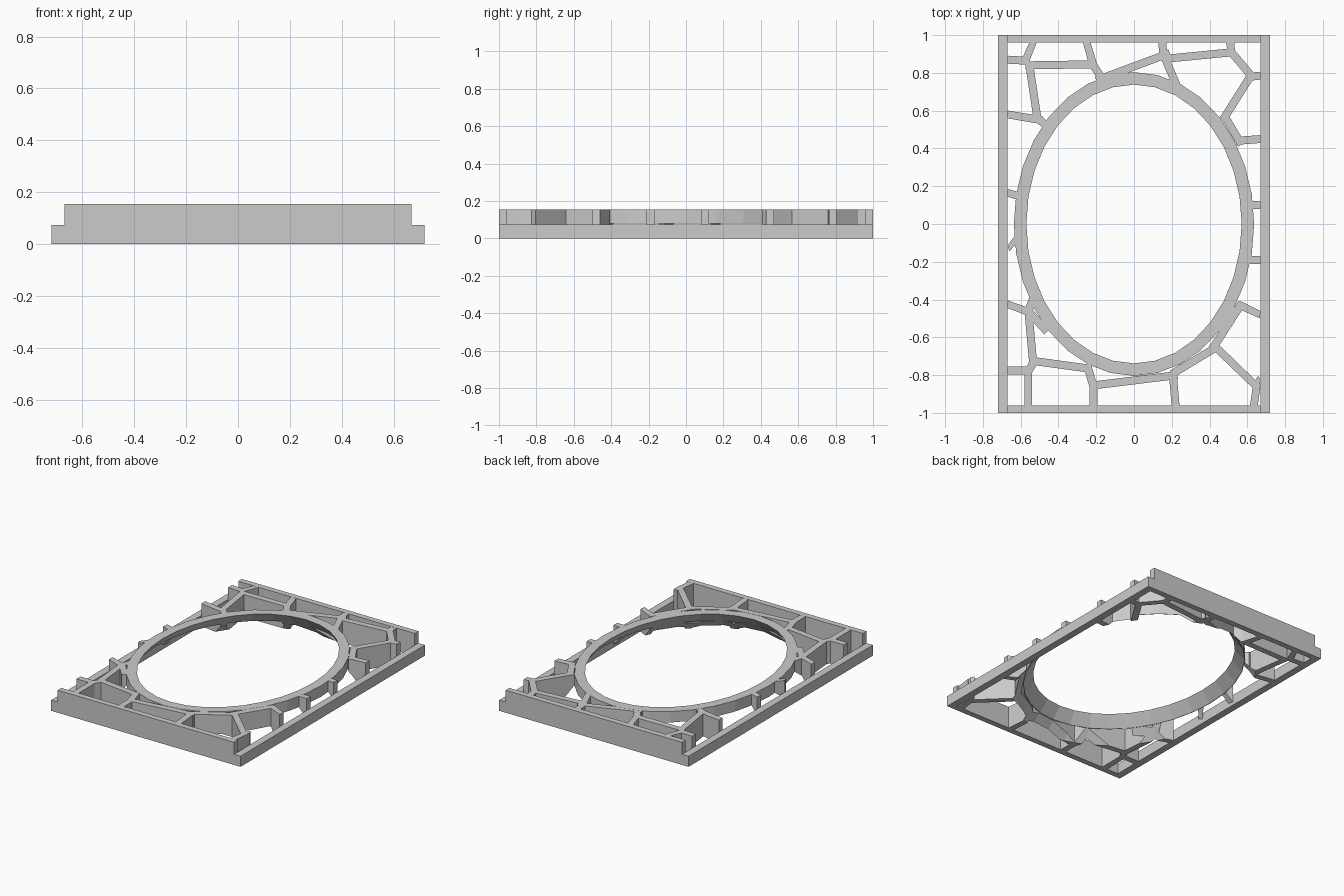
import bpy, bmesh, math
from mathutils import Vector

cube = bpy.data.objects.get("Cube")
if cube:
    bpy.data.objects.remove(cube, do_unlink=True)

TOP, RAIL_TOP, RING_BOTTOM = 0.155, 0.073, 0.08
INNER_X, INNER_Y, WALL = 0.57, 0.738, 0.066
RAIL_IN, RAIL_OUT, END_IN = 0.67, 0.72, 0.96
SEGMENTS = 32

grey = bpy.data.materials.new("light_grey")
grey.use_nodes = True
colour = (0.6, 0.6, 0.6, 1)
grey.diffuse_color = colour
grey.node_tree.nodes["Principled BSDF"].inputs["Base Color"].default_value = colour


def add_object(name, bm):
    bmesh.ops.recalc_face_normals(bm, faces=bm.faces)
    mesh = bpy.data.meshes.new(name)
    bm.to_mesh(mesh)
    bm.free()
    mesh.materials.append(grey)
    obj = bpy.data.objects.new(name, mesh)
    bpy.context.scene.collection.objects.link(obj)
    return obj


def prism(name, outline, z0, z1):
    """Upright solid from a flat outline."""
    bm = bmesh.new()
    face = bm.faces.new([bm.verts.new((x, y, z0)) for x, y in outline])
    top = bmesh.ops.extrude_face_region(bm, geom=[face])["geom"]
    moved = [v for v in top if isinstance(v, bmesh.types.BMVert)]
    bmesh.ops.translate(bm, verts=moved, vec=(0, 0, z1 - z0))
    return add_object(name, bm)


def box(name, x0, x1, y0, y1, z0, z1):
    return prism(name, [(x0, y0), (x1, y0), (x1, y1), (x0, y1)], z0, z1)


def oval(bm, grow, z):
    step = math.tau / SEGMENTS
    return [bm.verts.new(((INNER_X + grow) * math.cos(i * step),
                          (INNER_Y + grow) * math.sin(i * step), z))
            for i in range(SEGMENTS)]


def bridge(bm, a, b):
    for i in range(SEGMENTS):
        j = (i + 1) % SEGMENTS
        bm.faces.new((a[i], a[j], b[j], b[i]))


# Outer frame: low side rails, tall end walls
for side, sign in (("left", 1), ("right", -1)):
    x0, x1 = sorted((sign * RAIL_IN, sign * RAIL_OUT))
    box(side + "_rail", x0, x1, -1, 1, 0, RAIL_TOP)
for end, sign in (("back", 1), ("front", -1)):
    y0, y1 = sorted((sign * END_IN, sign))
    box(end + "_wall", -RAIL_IN, RAIL_IN, y0, y1, 0, TOP)

# Oval ring, its inner face flaring outward to a thin lower edge
bm = bmesh.new()
loops = [oval(bm, 0, TOP), oval(bm, WALL, TOP),
         oval(bm, WALL, RING_BOTTOM), oval(bm, WALL - 0.003, RING_BOTTOM)]
for k in range(4):
    bridge(bm, loops[k], loops[(k + 1) % 4])
add_object("oval_ring", bm)

# Flared cutter that trims the ribs flush with the ring's inner face
slope = WALL / (TOP - RING_BOTTOM)
bm = bmesh.new()
low_z, high_z = -0.02, TOP + 0.02
low = oval(bm, slope * (TOP - low_z), low_z)
high = oval(bm, slope * (TOP - high_z), high_z)
bridge(bm, low, high)
bm.faces.new(low)
bm.faces.new(high)
cutter = add_object("flared_cutter", bm)
cutter.hide_render = True

# Rib network: centre lines in plan
paths = [
    [(-.535, .97), (-.575, .865), (-.675, .87)],
    [(-.575, .84), (-.23, .845)],
    [(-.25, .97), (-.215, .84), (-.15, .74)],
    [(-.555, .85), (-.51, .55)],
    [(-.675, .58), (-.5, .552), (-.43, .49)],
    [(-.2, .76), (.19, .905)],
    [(.15, .97), (.155, .9), (.24, .7)],
    [(.17, .875), (.53, .91)],
    [(.51, .97), (.515, .91), (.625, .78)],
    [(.675, .785), (.615, .78), (.47, .55)],
    [(.48, .57), (.57, .42)],
    [(.675, .45), (.54, .44)],
    [(.675, .1), (.6, .1)],
    [(.675, -.19), (.6, -.19)],
    [(.675, -.48), (.55, -.425)],
    [(.57, -.42), (.41, -.67)],
    [(.41, -.63), (.65, -.86), (.635, -.97)],
    [(.675, -.815), (.645, -.86)],
    [(.44, -.65), (.2, -.795)],
    [(.22, -.97), (.205, -.79)],
    [(.23, -.8), (-.22, -.855)],
    [(-.215, -.97), (-.215, -.86), (-.25, -.74)],
    [(-.24, -.765), (-.535, -.725), (-.56, -.45)],
    [(-.53, -.73), (-.56, -.78), (-.56, -.97)],
    [(-.675, -.775), (-.55, -.775)],
    [(-.675, -.425), (-.56, -.465), (-.53, -.38)],
    [(-.56, -.46), (-.46, -.57)],
    [(-.675, .165), (-.6, .145)],
    [(-.675, -.13), (-.59, -.04)],
]
HALF = 0.021
ribs = []
for path in paths:
    for a, b in zip(path, path[1:]):
        a, b = Vector(a), Vector(b)
        along = (b - a).normalized()
        across = Vector((-along.y, along.x)) * HALF
        # Lap inner joints a little; keep ends inside the frame
        start = a if a == Vector(path[0]) else a - along * 0.012
        stop = b if b == Vector(path[-1]) else b + along * 0.012
        outline = [start - across, stop - across, stop + across, start + across]
        outline = [(max(-RAIL_IN, min(RAIL_IN, p.x)),
                    max(-END_IN, min(END_IN, p.y))) for p in outline]
        rib = prism("rib", outline, 0, TOP - 0.0004)
        cut = rib.modifiers.new("flare_trim", "BOOLEAN")
        cut.operation = "DIFFERENCE"
        cut.solver = "EXACT"
        cut.object = cutter
        ribs.append(rib)

# Bake the trims, then discard the cutter
bpy.context.view_layer.update()
graph = bpy.context.evaluated_depsgraph_get()
baked = [bpy.data.meshes.new_from_object(r.evaluated_get(graph)) for r in ribs]
for rib, mesh in zip(ribs, baked):
    rib.modifiers.clear()
    rib.data = mesh
bpy.data.objects.remove(cutter, do_unlink=True)
